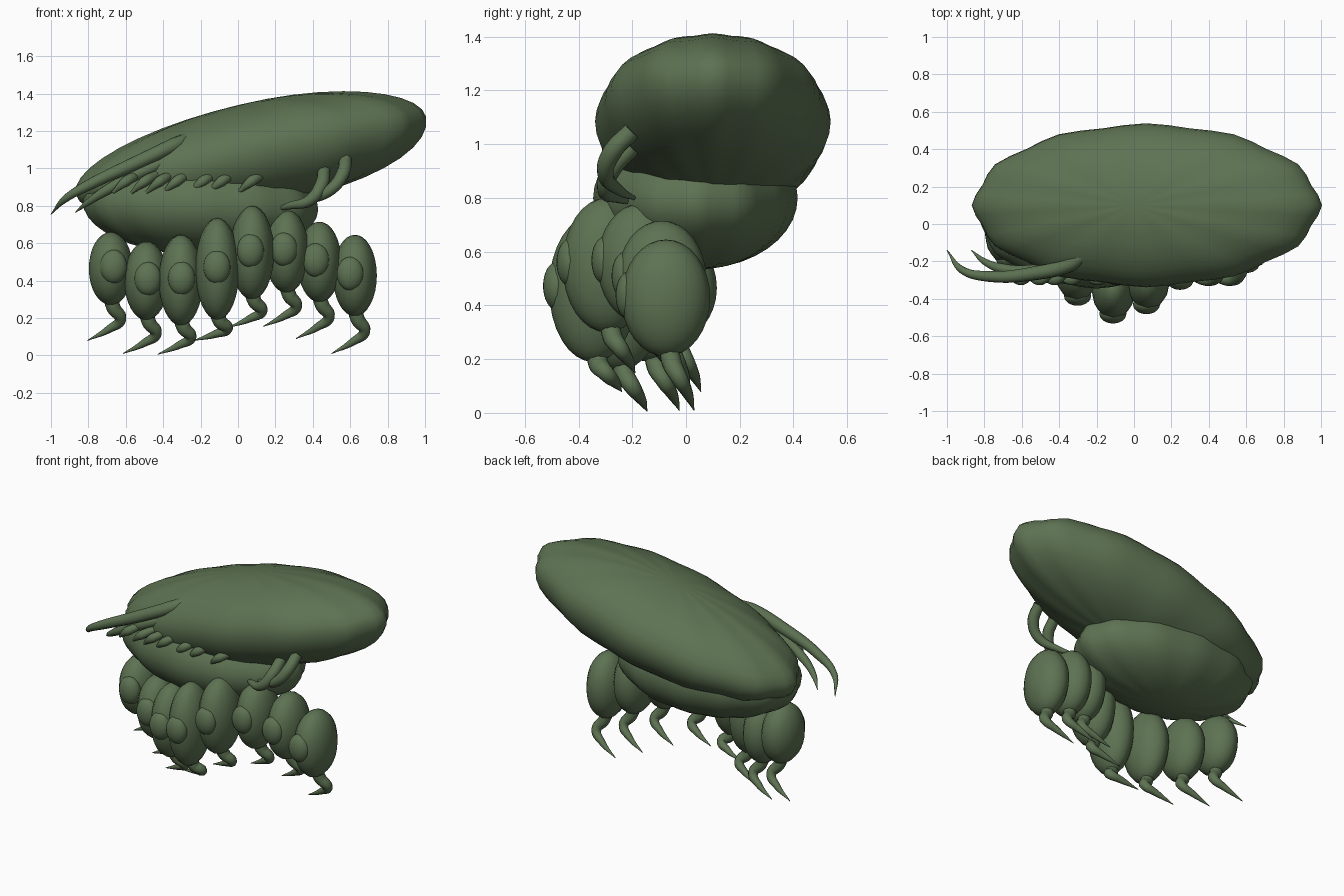
import bpy, bmesh, math
from mathutils import Matrix, Vector

cube = bpy.data.objects.get("Cube")
if cube:
    bpy.data.objects.remove(cube, do_unlink=True)

# Single olive green skin
GREEN = (0.11, 0.17, 0.085, 1)
skin = bpy.data.materials.new("olive_green")
skin.use_nodes = True
skin.diffuse_color = GREEN
bsdf = next(n for n in skin.node_tree.nodes if n.type == "BSDF_PRINCIPLED")
bsdf.inputs["Base Color"].default_value = GREEN
bsdf.inputs["Roughness"].default_value = 0.8


def blob(name, centre, radii, tilt=0, lobes=0, ripple=0, droop=0, sag=0, segs=24, rings=16):
    """Ellipsoid with rippled sides, tilt about y, drooping and sagging +x end."""
    bm = bmesh.new()
    bmesh.ops.create_uvsphere(bm, u_segments=segs, v_segments=rings, radius=1)
    for v in bm.verts:
        a = math.atan2(v.co.y, v.co.x)
        r = math.hypot(v.co.x, v.co.y)
        k = 1 + ripple * r * math.cos(lobes * a)
        if v.co.z < 0:
            v.co.z *= 1 + sag * (v.co.x + 1) / 2
        v.co = Vector([c * k * s for c, s in zip(v.co, radii)])
        v.co.z -= droop * max(0, v.co.x) ** 2
    bm.transform(Matrix.Translation(centre) @ Matrix.Rotation(math.radians(tilt), 4, "Y"))
    for f in bm.faces:
        f.smooth = True
    mesh = bpy.data.meshes.new(name)
    bm.to_mesh(mesh)
    bm.free()
    mesh.materials.append(skin)
    ob = bpy.data.objects.new(name, mesh)
    bpy.context.collection.objects.link(ob)


def tendril(name, points, radii):
    """Tapered round tube through the points."""
    cu = bpy.data.curves.new(name, "CURVE")
    cu.dimensions = "3D"
    cu.bevel_depth = 1
    cu.bevel_resolution = 3
    cu.resolution_u = 8
    cu.use_fill_caps = True
    sp = cu.splines.new("BEZIER")
    sp.bezier_points.add(len(points) - 1)
    for bp, p, r in zip(sp.bezier_points, points, radii):
        bp.co = p
        bp.radius = r
        bp.handle_left_type = bp.handle_right_type = "AUTO"
    cu.materials.append(skin)
    ob = bpy.data.objects.new(name, cu)
    bpy.context.collection.objects.link(ob)
    bpy.ops.object.select_all(action="DESELECT")
    ob.select_set(True)
    bpy.context.view_layer.objects.active = ob
    bpy.ops.object.convert(target="MESH")
    bpy.ops.object.shade_smooth_by_angle(angle=math.radians(50))


# Broad tilted shell and the smaller belly beneath it
blob("upper_shell", (0.065, 0.1, 1.085), (0.945, 0.432, 0.262), tilt=-13.5,
     lobes=12, ripple=0.015, droop=0.035, sag=0.28, segs=48, rings=20)
blob("belly", (-0.2, 0.035, 0.8), (0.62, 0.375, 0.265), tilt=2,
     lobes=12, ripple=0.015, segs=48, rings=20)

# Arc of egg-shaped segments: x, y, bottom, top, height of the leg tip
eggs = [
    (-0.68, -0.05, 0.27, 0.66, 0.08), (-0.49, -0.13, 0.19, 0.61, 0.01),
    (-0.305, -0.25, 0.16, 0.645, 0.006), (-0.11, -0.345, 0.19, 0.735, 0.08),
    (0.075, -0.295, 0.30, 0.80, 0.15), (0.26, -0.165, 0.335, 0.78, 0.155),
    (0.435, -0.09, 0.285, 0.715, 0.09), (0.625, -0.075, 0.21, 0.645, 0.01),
]
for i, (x, y, low, top, tip) in enumerate(eggs, 1):
    mid, half = (low + top) / 2, (top - low) / 2
    blob(f"egg_segment_{i}", (x, y, mid), (0.116, 0.163, half), lobes=12, ripple=0.012)
    blob(f"egg_knob_{i}", (x - 0.006 - 0.03 * x, y - 0.135, mid + 0.01), (0.072, 0.052, 0.09))
    # Hooked leg below the segment
    bend = low - tip
    tendril(f"leg_{i}",
            [(x - 0.01, y + 0.01, low + 0.08), (x + 0.015, y + 0.02, low - 0.08 * bend),
             (x + 0.052, y + 0.05, low - 0.4 * bend),
             (x - 0.01, y + 0.08, low - 0.68 * bend), (x - 0.125, y + 0.105, tip)],
            [0.04, 0.038, 0.031, 0.021, 0.002])

# Long feelers sweeping off the low end
tendril("long_feeler_upper",
        [(-0.25, -0.15, 1.17), (-0.34, -0.215, 1.125), (-0.52, -0.262, 1.04),
         (-0.78, -0.28, 0.92), (-0.92, -0.245, 0.84), (-1.0, -0.14, 0.755)],
        [0.03, 0.04, 0.038, 0.03, 0.02, 0.002])
tendril("long_feeler_lower",
        [(-0.3, -0.2, 1.07), (-0.52, -0.25, 0.98), (-0.7, -0.24, 0.885),
         (-0.8, -0.2, 0.82), (-0.87, -0.14, 0.765)],
        [0.034, 0.035, 0.028, 0.018, 0.002])

# Curled horns at the high end
for name, dx, dz in (("horn_outer", 0, 0), ("horn_inner", -0.115, -0.06)):
    tendril(name,
            [(0.575 + dx, -0.2, 1.05 + dz), (0.56 + dx, -0.275, 0.97 + dz),
             (0.5 + dx, -0.3, 0.89 + dz), (0.39 + dx, -0.25, 0.83 + dz / 2),
             (0.25 + dx / 2, -0.17, 0.79 + dz / 4)],
            [0.034, 0.036, 0.031, 0.02, 0.003])

# Row of small stubs along the front seam
for i, x in enumerate((-0.61, -0.51, -0.43, -0.34, -0.2, -0.1, 0.06), 1):
    tendril(f"seam_stub_{i}",
            [(x + 0.07, -0.25, 0.965), (x + 0.01, -0.3, 0.93), (x - 0.06, -0.285, 0.87)],
            [0.024, 0.028, 0.008])
